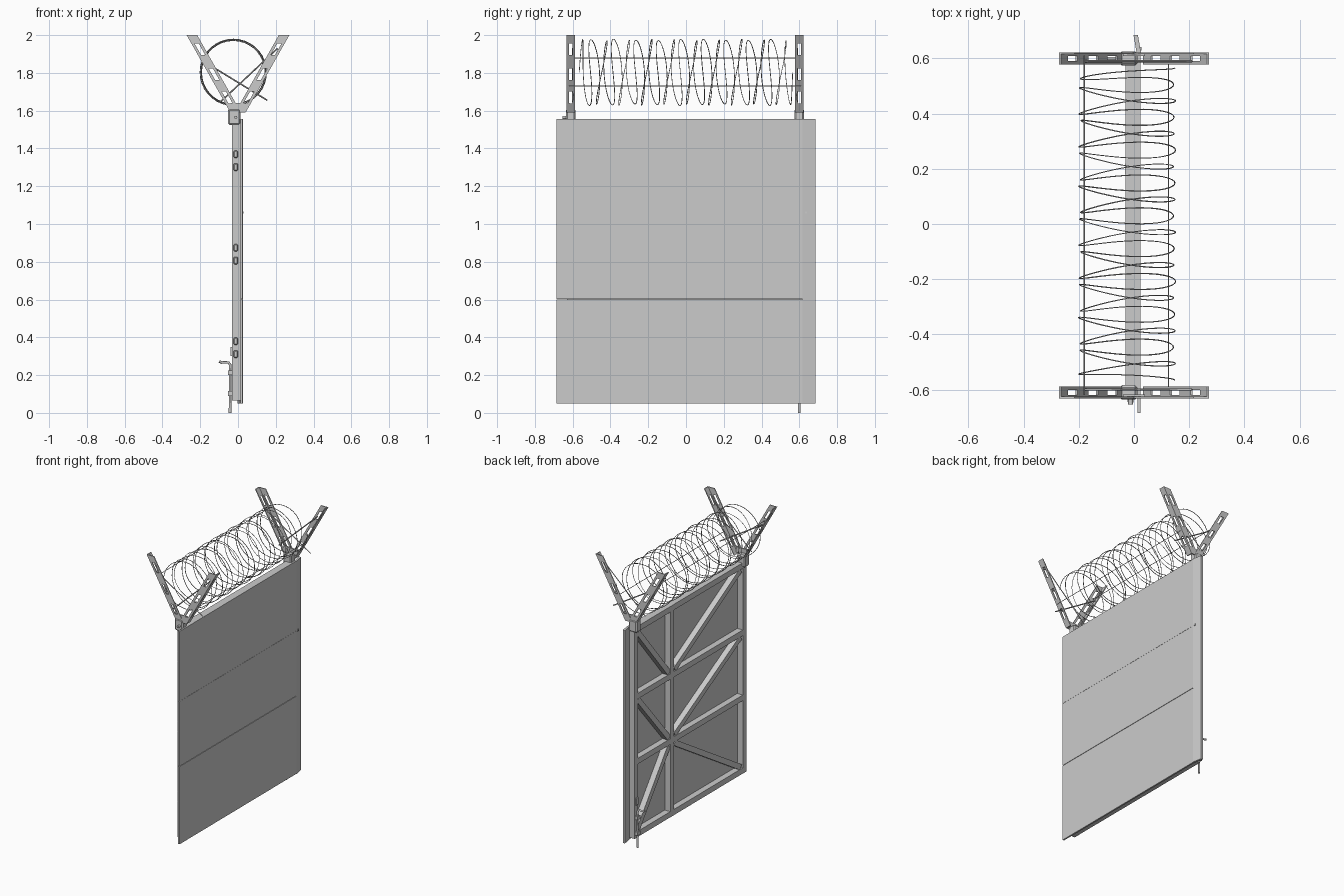
import bpy, bmesh, math
from mathutils import Vector

if "Cube" in bpy.data.objects:
    bpy.data.objects.remove(bpy.data.objects["Cube"])

BOX_FACES = [(0, 1, 3, 2), (4, 6, 7, 5), (0, 4, 5, 1), (2, 3, 7, 6), (0, 2, 6, 4), (1, 5, 7, 3)]


def make(name, boxes, warp=lambda p: p, bevel=0):
    """One object from (x0, x1, y0, y1, z0, z1) boxes, each corner passed through warp."""
    bm = bmesh.new()
    for b in boxes:
        vs = [bm.verts.new(warp((x, y, z))) for x in b[0:2] for y in b[2:4] for z in b[4:6]]
        for f in BOX_FACES:
            bm.faces.new([vs[i] for i in f])
    bmesh.ops.recalc_face_normals(bm, faces=bm.faces)
    me = bpy.data.meshes.new(name)
    bm.to_mesh(me)
    bm.free()
    ob = bpy.data.objects.new(name, me)
    bpy.context.collection.objects.link(ob)
    if bevel:
        m = ob.modifiers.new("bevel", 'BEVEL')
        m.width, m.segments = bevel, 1
    return ob


def wire(name, pts, r, res=0):
    cu = bpy.data.curves.new(name, 'CURVE')
    cu.dimensions = '3D'
    cu.bevel_depth, cu.bevel_resolution, cu.use_fill_caps = r, res, True
    s = cu.splines.new('POLY')
    s.points.add(len(pts) - 1)
    for p, c in zip(s.points, pts):
        p.co = (*c, 1)
    ob = bpy.data.objects.new(name, cu)
    bpy.context.collection.objects.link(ob)
    return ob


XB, XF = -0.032, 0.012            # back and front of the frame tubes
FRONT, MID, REAR = -0.61, 0.20, 0.60   # post positions along y
LEVELS = [0.085, 0.60, 1.06, 1.535]
H = 0.02                          # half tube width

# sheet cladding in three courses
for i, (a, b) in enumerate([(0.05, 0.599), (0.602, 1.06), (1.061, 1.555)]):
    make(f"cladding_sheet_{i}", [(XF, 0.023, -0.685, 0.622, a, b)])

# closing strip, folded back beyond the rear post
make("closing_strip", [(0.010, 0.026, 0.618, 0.685, 0.05, 1.555)],
     lambda p: (p[0] - (0.012 if p[1] > 0.65 else 0), p[1], p[2]))

# frame posts and rails
for name, y in [("front_post", FRONT), ("middle_post", MID), ("rear_post", REAR)]:
    make(name, [(XB, XF, y - H, y + H, 0.065, 1.555)])
for i, z in enumerate(LEVELS):
    make(f"rail_{i}", [(XB + .001, XF, a + H, b - H, z - H, z + H) for a, b in [(FRONT, MID), (MID, REAR)]])


# diagonal braces, every one meeting the middle post
def brace(name, a, b):
    a, b = Vector((0, *a)), Vector((0, *b))
    d = (b - a).normalized()
    n = Vector((0, -d.z, d.y))
    def warp(p):
        q = a.lerp(b, p[1]) + n * p[2]
        return (p[0], q.y, q.z)
    make(name, [(XB + 0.004, XF, 0.02, 0.98, -0.019, 0.019)], warp)


for i, (mz, ez) in enumerate([(1, 0), (1, 2), (2, 3)]):
    up = 1 if ez > mz else -1
    for name, post, s in [("front", FRONT, 1), ("rear", REAR, -1)]:
        brace(f"{name}_brace_{i}", (MID - s * H, LEVELS[mz] + up * H),
              (post + s * H, LEVELS[ez] - up * H))

# hinge knuckles on the front post
for i, z in enumerate([0.345, 0.84, 1.335]):
    make(f"hinge_{i}", [(-0.023, -0.001, -0.65, FRONT - H + .002, z + d - 0.02, z + d + 0.02)
                        for d in (-0.034, 0.034)], bevel=0.005)
make("latch_stud", [(0.02, 0.028, 0.629, 0.641, 1.055, 1.067)])

# drop bolt with bent handle and guides
bolt = wire("drop_bolt", [(-0.042, REAR, 0), (-0.042, REAR, 0.255), (-0.05, REAR, 0.267),
                          (-0.085, REAR, 0.267), (-0.10, REAR, 0.272)], 0.007, 1)
make("bolt_guides", [(-0.052, XB, REAR - .015, REAR + .015, z, z + 0.025) for z in (0.09, 0.2)])
make("bolt_stop", [(-0.04, XB, REAR - .012, REAR + .012, 0.30, 0.35)])


# slotted plate as boxes: u is across, z runs 0..1 along the arm
def slotted(u0, u1, y0, y1, across_y):
    slots = [(0.12, 0.27), (0.42, 0.57), (0.74, 0.89)]
    rim = 0.3
    out, last = [], 0
    for a, b in slots + [(1, 1)]:
        out.append((u0, u1, y0, y1, last, a))
        if b > a:
            if across_y:
                w = (y1 - y0) * rim
                out += [(u0, u1, y0, y0 + w, a, b), (u0, u1, y1 - w, y1, a, b)]
            else:
                w = (u1 - u0) * rim
                out += [(u0, u0 + w, y0, y1, a, b), (u1 - w, u1, y0, y1, a, b)]
        last = b
    return out


# Y-shaped brackets: slotted angle arms, clamp box and cross rods
for end, y, o in [("front", FRONT, -1), ("rear", REAR, 1)]:
    for side, s in [("left", -1), ("right", 1)]:
        def arm_warp(p, s=s):
            return (s * (0.012 + 0.232 * p[2] + p[0]), p[1], 1.59 + 0.41 * p[2])
        yo = sorted((y + o * 0.022, y + o * 0.016))
        boxes = slotted(-0.028, 0.028, yo[0], yo[1], False)
        boxes += slotted(0.021, 0.028, y - 0.022, y + 0.022, True)
        make(f"{end}_{side}_arm", boxes, arm_warp)
    make(f"{end}_clamp", [(-0.052, 0.012, y - 0.026, y + 0.026, 1.525, 1.61)], bevel=0.008)
    make(f"{end}_gusset", [(-0.04, 0.04, y + o * .012 - .004, y + o * .012 + .004, 1.60, 1.64)])
    k = y - o * 0.01
    wire(f"{end}_cross_rod_a", [(-0.18, k, 1.86), (0.155, k, 1.655)], 0.004)
    wire(f"{end}_cross_rod_b", [(0.21, k, 1.93), (-0.095, k, 1.645)], 0.004)
wire("front_clamp_bolt", [(-0.012, FRONT - 0.045, 1.565), (-0.012, FRONT, 1.565)], 0.009, 1)

# straight tension wires
for i, (x, z) in enumerate([(-0.18, 1.88), (0.125, 1.73)]):
    wire(f"tension_wire_{i}", [(x, FRONT - .01, z), (x, REAR + .01, z)], 0.0025)

# concertina coil, loops weaving along y
TURNS, N = 19, 36
coil = []
for i in range(TURNS * N + 1):
    a = 2 * math.pi * i / N
    r = 0.172 + 0.004 * math.sin(a * 0.37)
    y = -0.565 + 1.13 * i / (TURNS * N)
    y += 0.018 * math.sin(1.5 * a) * min(1, i / N, TURNS - i / N)
    coil.append((-0.025 + r * math.cos(a), y, 1.803 + r * math.sin(a)))
wire("barbed_coil", coil, 0.0022)
